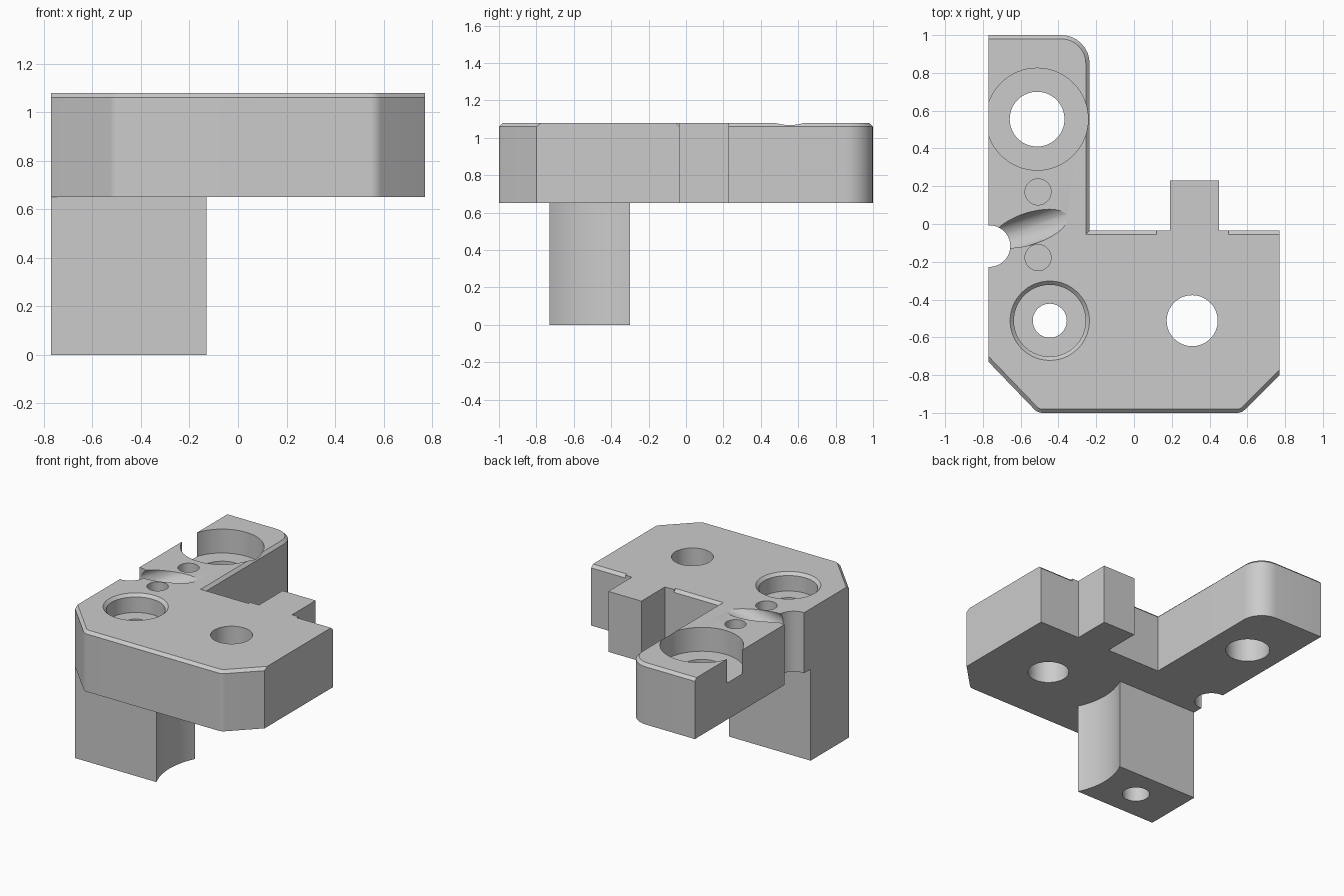
import bpy, bmesh, math
from mathutils import Vector, Matrix

if "Cube" in bpy.data.objects:
    bpy.data.objects.remove(bpy.data.objects["Cube"])

TOP, BASE = 1.08, 0.65
GREY = (0.6, 0.6, 0.6, 1)
grey = bpy.data.materials.new("machined grey")
grey.use_nodes = True
grey.diffuse_color = GREY
grey.node_tree.nodes["Principled BSDF"].inputs["Base Color"].default_value = GREY


def add_object(name, bm):
    bmesh.ops.recalc_face_normals(bm, faces=bm.faces)
    mesh = bpy.data.meshes.new(name)
    bm.to_mesh(mesh)
    bm.free()
    mesh.materials.append(grey)
    ob = bpy.data.objects.new(name, mesh)
    bpy.context.collection.objects.link(ob)
    return ob


def rounded(corners, steps=8):
    """Turn (x, y, radius) corners into an outline with filleted corners."""
    out = []
    n = len(corners)
    for i, (x, y, r) in enumerate(corners):
        p = Vector((x, y))
        if not r:
            out.append(p)
            continue
        a = (Vector(corners[i - 1][:2]) - p).normalized()
        b = (Vector(corners[(i + 1) % n][:2]) - p).normalized()
        half = a.angle(b) / 2
        centre = p + (a + b).normalized() * r / math.sin(half)
        start = p + a * r / math.tan(half) - centre
        end = p + b * r / math.tan(half) - centre
        for k in range(steps + 1):
            # Blend along the arc, pushed out to the fillet radius
            t = k / steps
            sweep = math.pi - 2 * half
            spoke = start * math.sin((1 - t) * sweep) + end * math.sin(t * sweep)
            out.append(centre + spoke.normalized() * r)
    return out


def prism(points, z0, z1):
    bm = bmesh.new()
    face = bm.faces.new([bm.verts.new((x, y, z0)) for x, y in points])
    grown = bmesh.ops.extrude_face_region(bm, geom=[face])["geom"]
    verts = [v for v in grown if isinstance(v, bmesh.types.BMVert)]
    bmesh.ops.translate(bm, verts=verts, vec=(0, 0, z1 - z0))
    # The starting face must still close the bottom
    if not any(all(abs(v.co.z - z0) < 1e-5 for v in f.verts) for f in bm.faces):
        bm.faces.new([v for v in bm.verts if abs(v.co.z - z0) < 1e-5])
    return bm


def cylinder(name, x, y, r, z0, z1, r_top=None):
    bm = bmesh.new()
    bmesh.ops.create_cone(bm, cap_ends=True, segments=64, radius1=r, radius2=r_top or r,
                          depth=z1 - z0, matrix=Matrix.Translation((x, y, (z0 + z1) / 2)))
    return add_object(name, bm)


def combine(target, tool, operation):
    mod = target.modifiers.new(tool.name, "BOOLEAN")
    mod.operation = operation
    mod.solver = "EXACT"
    mod.object = tool
    bpy.context.view_layer.objects.active = target
    bpy.ops.object.modifier_apply(modifier=mod.name)
    bpy.data.objects.remove(tool)


# L-shaped plate, with the top rim chamfered except on the two straight x sides
bm = prism(rounded([(-0.77, 1, 0), (-0.235, 1, 0.15), (-0.235, -0.035, 0), (0.77, -0.035, 0),
                    (0.77, -0.8, 0), (0.57, -1, 0.06), (-0.51, -1, 0.06), (-0.77, -0.73, 0)]),
           BASE, TOP)
rim = [e for e in bm.edges if all(v.co.z > TOP - 0.01 for v in e.verts)
       and not all(abs(v.co.x) > 0.76 for v in e.verts)]
bmesh.ops.bevel(bm, geom=rim, offset=0.02, segments=1, affect="EDGES")
bracket = add_object("bracket_plate", bm)

# Tab with small shoulders interrupting the chamfer
tab = [(0.12, -0.2), (0.5, -0.2), (0.5, -0.035), (0.45, -0.035),
       (0.45, 0.23), (0.19, 0.23), (0.19, -0.035), (0.12, -0.035)]
combine(bracket, add_object("tab", prism(tab, BASE, TOP)), "UNION")

# Leg with a scooped side
leg = add_object("leg", prism([(-0.77, -0.73), (-0.13, -0.73), (-0.13, -0.3), (-0.77, -0.3)],
                              0, BASE))
combine(leg, cylinder("leg_scoop", 0.31, -0.515, 0.49, -0.1, BASE + 0.1), "DIFFERENCE")
combine(bracket, leg, "UNION")

# Bores, counterbores, blind pin holes and the half-round side notch
for name, x, y, r, depth in [
        ("leg_bore", -0.446, -0.512, 0.09, 2), ("leg_counterbore", -0.446, -0.512, 0.19, 0.13),
        ("plate_bore", 0.308, -0.512, 0.135, 2),
        ("arm_bore", -0.513, 0.555, 0.145, 2), ("arm_counterbore", -0.513, 0.555, 0.27, 0.17),
        ("rear_pin_hole", -0.508, 0.17, 0.069, 0.3),
        ("front_pin_hole", -0.508, -0.178, 0.069, 0.3),
        ("side_notch", -0.765, -0.117, 0.11, 0.6)]:
    combine(bracket, cylinder(name, x, y, r, TOP - depth, TOP + 0.1), "DIFFERENCE")
combine(bracket, cylinder("counterbore_chamfer", -0.446, -0.512, 0.19, TOP - 0.02, TOP + 0.02,
                          0.23), "DIFFERENCE")

# Slanted drill groove running down into the side notch
groove = cylinder("slanted_groove", 0, 0, 0.084, -0.6, 0.6)
tilt, turn = math.radians(24), math.radians(18)
axis = Vector((math.cos(turn) * math.cos(tilt), math.sin(turn) * math.cos(tilt), math.sin(tilt)))
groove.data.transform(Matrix.Translation((-0.55, -0.024, TOP))
                      @ axis.to_track_quat("Z", "Y").to_matrix().to_4x4())
combine(bracket, groove, "DIFFERENCE")

bracket.name = "bracket"
bpy.ops.object.select_all(action="DESELECT")
bracket.select_set(True)
bpy.context.view_layer.objects.active = bracket
bpy.ops.object.shade_smooth_by_angle(angle=math.radians(25))
